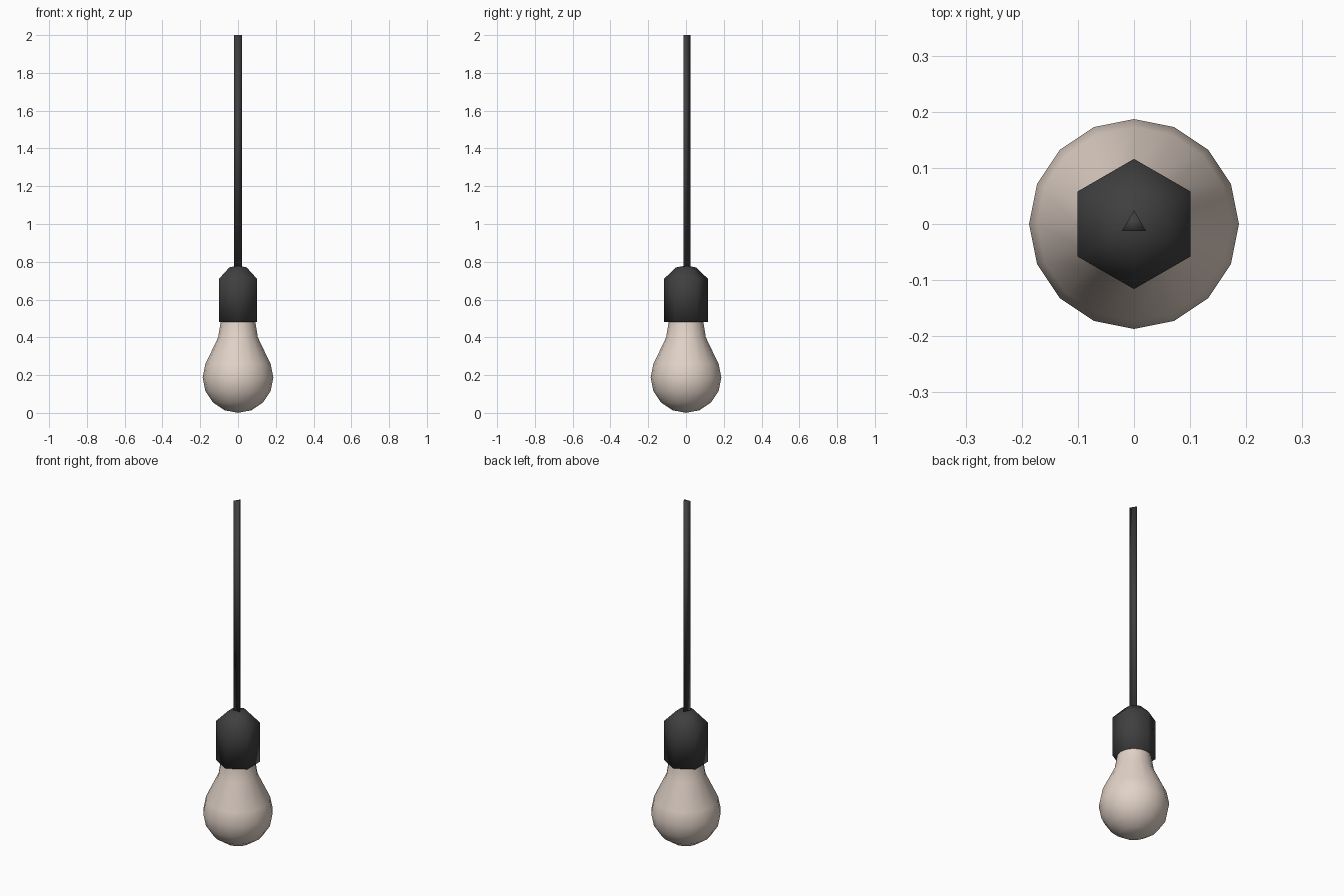
import bpy
import bmesh
from math import cos, sin, pi

cube = bpy.data.objects.get("Cube")
if cube:
    bpy.data.objects.remove(cube, do_unlink=True)


def make_material(name, colour):
    mat = bpy.data.materials.new(name)
    mat.use_nodes = True
    mat.diffuse_color = colour
    bsdf = mat.node_tree.nodes["Principled BSDF"]
    bsdf.inputs["Base Color"].default_value = colour
    bsdf.inputs["Roughness"].default_value = 0.6
    return mat


def lathe(name, profile, sides, start, mat):
    """Turn a bottom-to-top (radius, z) profile; zero radius makes a pole."""
    bm = bmesh.new()
    rings = []
    for r, z in profile:
        if r == 0:
            rings.append([bm.verts.new((0, 0, z))] * sides)
        else:
            angles = [start + 2 * pi * i / sides for i in range(sides)]
            rings.append([bm.verts.new((r * cos(a), r * sin(a), z)) for a in angles])
    for low, high in zip(rings, rings[1:]):
        for i in range(sides):
            j = (i + 1) % sides
            corners = dict.fromkeys((low[i], low[j], high[j], high[i]))
            bm.faces.new(list(corners))
    # Close open ends
    if profile[0][0]:
        bm.faces.new(rings[0][::-1])
    if profile[-1][0]:
        bm.faces.new(rings[-1])
    bmesh.ops.recalc_face_normals(bm, faces=bm.faces[:])
    for face in bm.faces:
        face.smooth = True
    mesh = bpy.data.meshes.new(name)
    bm.to_mesh(mesh)
    bm.free()
    mesh.materials.append(mat)
    obj = bpy.data.objects.new(name, mesh)
    bpy.context.collection.objects.link(obj)
    return obj


glass = make_material("warm white glass", (0.76, 0.65, 0.575, 1))
black = make_material("charcoal plastic", (0.05, 0.05, 0.05, 1))

# Bulb: round lower globe, then a tapering neck into the socket
R = 0.187
globe = [(0, 0)]
for k in range(1, 6):
    a = -pi / 2 + k * pi / 8
    globe.append((R * cos(a), R + R * sin(a)))
neck = [(0.105, 0.4), (0.092, 0.48), (0.09, 0.5)]
lathe("bulb", globe + neck, 16, 0, glass)

# Hexagonal socket with a domed top
socket = [(0.116, 0.48), (0.116, 0.71), (0.053, 0.77), (0, 0.78)]
lathe("socket", socket, 6, pi / 2, black)

# Three-sided hanging cord
lathe("cord", [(0.0245, 0.77), (0.0245, 2)], 3, pi / 2, black)
